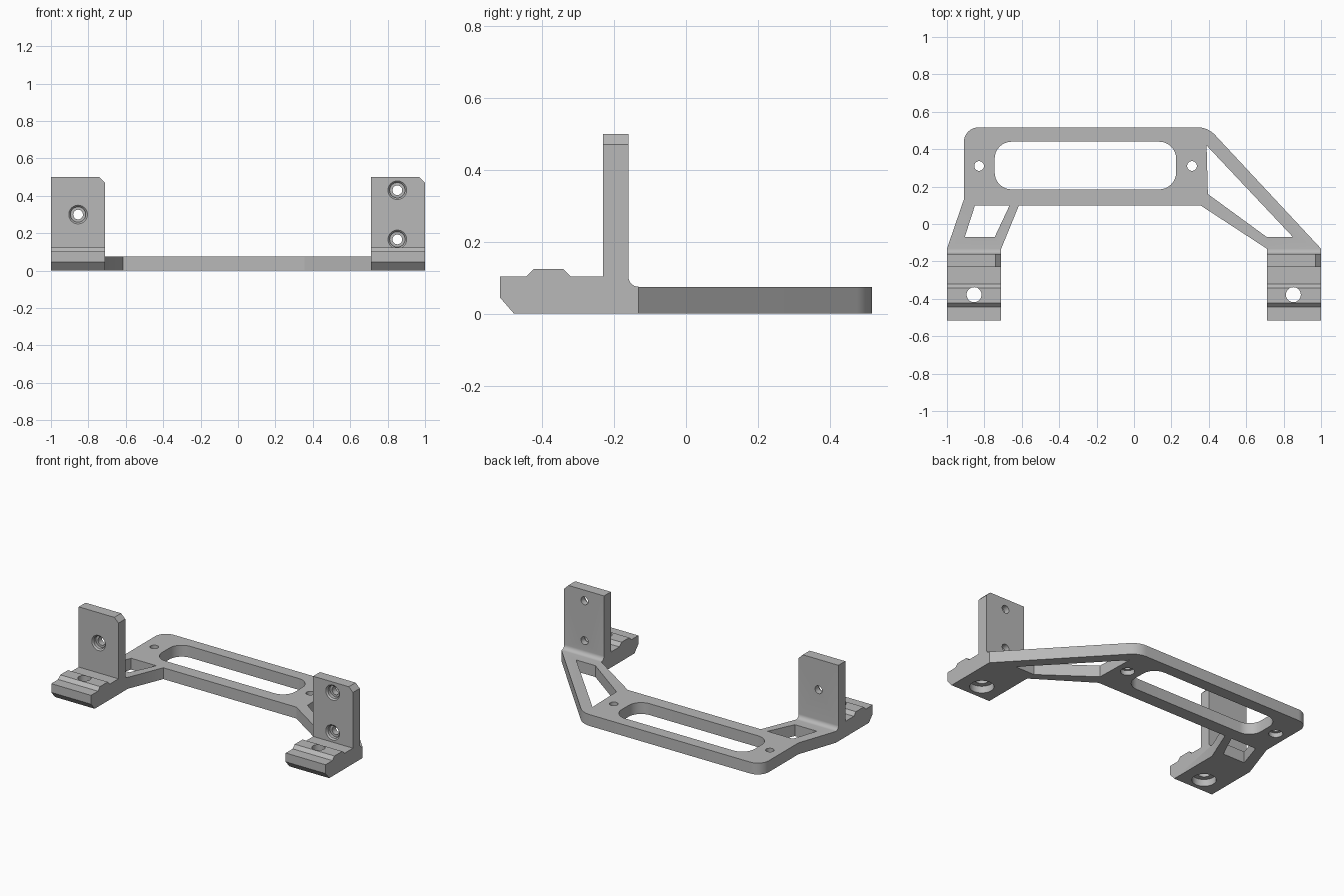
import bpy, bmesh, math
from mathutils import Vector, Matrix

if "Cube" in bpy.data.objects:
    bpy.data.objects.remove(bpy.data.objects["Cube"])

grey = bpy.data.materials.new("mid grey")
grey.diffuse_color = (0.48, 0.48, 0.48, 1)
grey.use_nodes = True
grey.node_tree.nodes["Principled BSDF"].inputs["Base Color"].default_value = grey.diffuse_color


def rounded(corners, seg=8):
    """Outline from (x, y, radius) corners, each filleted by its radius."""
    out = []
    for i, (x, y, r) in enumerate(corners):
        p = Vector((x, y))
        if r == 0:
            out.append(p)
            continue
        a = (Vector(corners[i - 1][:2]) - p).normalized()
        b = (Vector(corners[(i + 1) % len(corners)][:2]) - p).normalized()
        half = a.angle(b) / 2
        c = p + (a + b).normalized() * r / math.sin(half)
        t0 = p + a * r / math.tan(half) - c
        t1 = p + b * r / math.tan(half) - c
        turn = t0.angle_signed(t1)
        for k in range(seg + 1):
            out.append(c + Matrix.Rotation(-turn * k / seg, 2) @ t0)
    return out


def prism(bm, outline, lo, hi, place):
    """Extrude an outline from lo to hi; place(u, v, w) maps it into space."""
    n = len(outline)
    a = [bm.verts.new(place(u, v, lo)) for u, v in outline]
    b = [bm.verts.new(place(u, v, hi)) for u, v in outline]
    bm.faces.new(a)
    bm.faces.new(b)
    for i in range(n):
        j = (i + 1) % n
        bm.faces.new((a[i], a[j], b[j], b[i]))


def lathe(bm, steps, place, n=32):
    """Closed stepped cylinder from (radius, height) rings."""
    rings = [[bm.verts.new(place(r * math.cos(2 * math.pi * k / n),
                                 r * math.sin(2 * math.pi * k / n), h))
              for k in range(n)] for r, h in steps]
    bm.faces.new(rings[0])
    bm.faces.new(rings[-1])
    for a, b in zip(rings, rings[1:]):
        for k in range(n):
            bm.faces.new((a[k], a[k - 1], b[k - 1], b[k]))


def finish(bm, name):
    bmesh.ops.recalc_face_normals(bm, faces=bm.faces)
    me = bpy.data.meshes.new(name)
    bm.to_mesh(me)
    bm.free()
    me.materials.append(grey)
    ob = bpy.data.objects.new(name, me)
    bpy.context.collection.objects.link(ob)
    return ob


flat = lambda u, v, w: (u, v, w)
side = lambda u, v, w: (w, u, v)
T = 0.075      # plate thickness
JOIN = -0.132  # where legs meet feet

# flat plate with its two legs
bm = bmesh.new()
plate = rounded([(-0.91, 0.517, 0.08), (0.395, 0.517, 0.13), (1.0, JOIN, 0),
                 (0.71, JOIN, 0), (0.355, 0.1, 0), (-0.615, 0.1, 0),
                 (-0.71, JOIN, 0), (-1.0, JOIN, 0), (-0.91, 0.13, 0)])
prism(bm, plate, 0, T, flat)

# feet with raised rib and upright tab, as one side profile
foot = rounded([(-0.478, 0, 0), (JOIN, 0, 0), (JOIN, T, 0), (-0.16, T, 0.028),
                (-0.16, 0.5, 0), (-0.231, 0.5, 0), (-0.231, 0.103, 0),
                (-0.32, 0.103, 0), (-0.342, 0.125, 0), (-0.423, 0.125, 0),
                (-0.445, 0.103, 0), (-0.517, 0.103, 0), (-0.517, 0.045, 0)])
for lo, hi in ((-1, -0.71), (0.71, 1)):
    prism(bm, foot, lo, hi, side)

# weld feet to legs without inner walls
inner = [f for f in bm.faces if all(abs(v.co.y - JOIN) < 1e-4 for v in f.verts)]
bmesh.ops.delete(bm, geom=inner, context='FACES')
bmesh.ops.remove_doubles(bm, verts=bm.verts, dist=1e-4)

# chamfer the top corners of the tabs
tops = [e for e in bm.edges if all(v.co.z > 0.499 for v in e.verts)
        and abs(e.verts[0].co.x - e.verts[1].co.x) < 1e-4]
bmesh.ops.bevel(bm, geom=tops, offset=0.03, offset_type='OFFSET',
                segments=1, affect='EDGES')
bracket = finish(bm, "mounting_bracket")

# cutters: long slot and the two leg windows
bm = bmesh.new()
slot = rounded([(-0.745, 0.44, 0.09), (0.225, 0.44, 0.09),
                (0.225, 0.185, 0.09), (-0.745, 0.185, 0.09)])
left_window = [(-0.85, 0.1), (-0.665, 0.1), (-0.745, -0.07), (-0.905, -0.07)]
right_window = [(0.388, 0.42), (0.85, -0.07), (0.71, -0.07), (0.395, 0.16)]
for outline in (slot, left_window, right_window):
    prism(bm, outline, -0.1, 0.2, flat)


def hole_up(x, y, r, big, depth):
    lathe(bm, [(big, -0.1), (big, depth), (r, depth), (r, 0.2)],
          lambda u, v, w: (x + u, y + v, w))


# plate holes and foot holes, recessed from below
for x in (-0.828, 0.31):
    hole_up(x, 0.31, 0.026, 0.042, 0.03)
for x in (-0.855, 0.852):
    hole_up(x, -0.378, 0.04, 0.072, 0.045)

# tab screw holes, recessed from the front
for x, z in ((-0.855, 0.3), (0.852, 0.43), (0.852, 0.167)):
    lathe(bm, [(0.05, -0.3), (0.05, -0.231), (0.041, -0.222), (0.041, -0.2),
               (0.026, -0.2), (0.026, -0.1)],
          lambda u, v, w: (x + u, w, z + v))
cutter = finish(bm, "hole_cutter")
cutter.hide_render = True
cutter.hide_set(True)

cut = bracket.modifiers.new("holes", 'BOOLEAN')
cut.operation = 'DIFFERENCE'
cut.solver = 'EXACT'
cut.object = cutter

bpy.context.view_layer.objects.active = bracket
bracket.select_set(True)
bpy.ops.object.modifier_apply(modifier=cut.name)
bpy.ops.object.shade_smooth_by_angle(angle=math.radians(25))
bpy.data.objects.remove(cutter)
